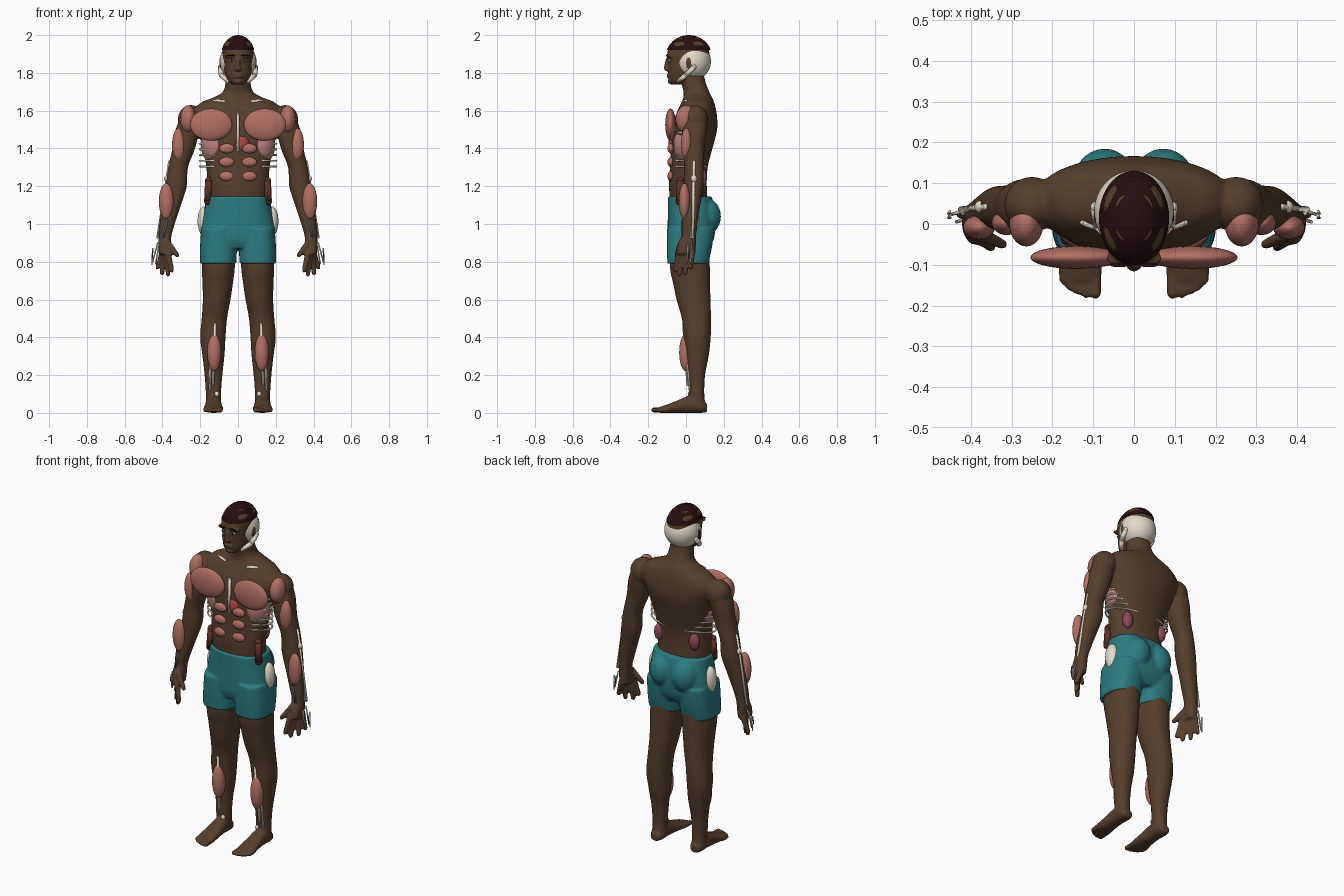
import bpy, bmesh, math
from mathutils import Vector, Matrix


def material(name, r, g, b):
    m = bpy.data.materials.new(name)
    m.diffuse_color = (r, g, b, 1)
    return m


SKIN = material("brown skin", 0.095, 0.05, 0.025)
HAIR = material("dark hair", 0.02, 0.004, 0.005)
TEAL = material("teal cloth", 0.025, 0.2, 0.22)
MUSCLE = material("muscle pink", 0.45, 0.16, 0.125)
BONE = material("bone white", 0.75, 0.7, 0.58)
KIDNEY = material("kidney purple", 0.27, 0.07, 0.1)
GUT = material("gut brown", 0.11, 0.03, 0.018)
LUNG = material("lung pink", 0.5, 0.22, 0.22)
HEART = material("heart red", 0.4, 0.06, 0.05)
VEIN = material("vein blue", 0.06, 0.14, 0.3)


def ball(bm, c, r, seg=32):
    bmesh.ops.create_uvsphere(bm, u_segments=seg, v_segments=seg // 2, radius=1,
                              matrix=Matrix.Translation(c) @ Matrix.Diagonal((*r, 1)))


def limb(bm, p, q, r0, r1, seg=12):
    """Round-ended tapered rod from p to q."""
    p, q = Vector(p), Vector(q)
    d = q - p
    mat = Matrix.Translation((p + q) / 2) @ d.to_track_quat('Z', 'Y').to_matrix().to_4x4()
    bmesh.ops.create_cone(bm, cap_ends=True, segments=seg, radius1=r0, radius2=r1,
                          depth=d.length, matrix=mat)
    ball(bm, p, (r0,) * 3, seg)
    ball(bm, q, (r1,) * 3, seg)


def loft(bm, rows, s=1, n=2.2, along_y=False, seg=40):
    """Skin through oval sections (cx, cy, height, rx, ry), smoothed between."""
    fine = []
    for i in range(len(rows) - 1):
        a, b, c, d = (rows[min(max(k, 0), len(rows) - 1)] for k in (i - 1, i, i + 1, i + 2))
        for t in (0, 0.25, 0.5, 0.75):
            fine.append([b[k] + 0.5 * t * (c[k] - a[k] + t * (2 * a[k] - 5 * b[k] + 4 * c[k] - d[k]
                         + t * (3 * (b[k] - c[k]) + d[k] - a[k]))) for k in range(5)])
    fine.append(rows[-1])
    rings = []
    for cx, cy, h, rx, ry in fine:
        ring = []
        for j in range(seg):
            a = 2 * math.pi * j / seg
            u, v = math.cos(a), math.sin(a)
            x = s * (cx + rx * math.copysign(abs(u) ** (2 / n), u))
            y = cy + ry * math.copysign(abs(v) ** (2 / n), v)
            ring.append(bm.verts.new((x, h, y) if along_y else (x, y, h)))
        rings.append(ring)
    faces = [bm.faces.new(rings[0]), bm.faces.new(rings[-1])]
    for r0, r1 in zip(rings, rings[1:]):
        for j in range(seg):
            k = (j + 1) % seg
            faces.append(bm.faces.new((r0[j], r0[k], r1[k], r1[j])))
    bmesh.ops.recalc_face_normals(bm, faces=faces)


def hoop(bm, c, rx, ry, r, seg=64, sides=8):
    """Oval ring of round wire."""
    g = []
    for i in range(seg):
        a = 2 * math.pi * i / seg
        g.append([bm.verts.new((c[0] + (rx + r * math.cos(b)) * math.cos(a),
                                c[1] + (ry + r * math.cos(b)) * math.sin(a),
                                c[2] + r * math.sin(b)))
                  for b in (2 * math.pi * j / sides for j in range(sides))])
    for i in range(seg):
        for j in range(sides):
            i2, j2 = (i + 1) % seg, (j + 1) % sides
            bm.faces.new((g[i][j], g[i2][j], g[i2][j2], g[i][j2]))


def make(name, bm, mat, voxel=0, smooth=4):
    me = bpy.data.meshes.new(name)
    bm.to_mesh(me)
    bm.free()
    ob = bpy.data.objects.new(name, me)
    bpy.context.collection.objects.link(ob)
    me.materials.append(mat)
    for p in me.polygons:
        p.use_smooth = True
    if voxel:
        rm = ob.modifiers.new("blend", 'REMESH')
        rm.mode, rm.voxel_size, rm.use_smooth_shade = 'VOXEL', voxel, True
        sm = ob.modifiers.new("soften", 'SMOOTH')
        sm.factor, sm.iterations = 0.5, smooth
    return ob


def balls(name, mat, items):
    """Mirrored pairs of ellipsoids."""
    bm = bmesh.new()
    for c, r in items:
        for s in (1, -1):
            ball(bm, (s * c[0], c[1], c[2]), r)
    return make(name, bm, mat)


def rods(name, mat, items):
    """Mirrored pairs of rods."""
    bm = bmesh.new()
    for p, q, r0, r1 in items:
        for s in (1, -1):
            limb(bm, (s * p[0], *p[1:]), (s * q[0], *q[1:]), r0, r1)
    return make(name, bm, mat)


# Body: torso, arms, hands, legs and feet blended together
bm = bmesh.new()
loft(bm, [(0, .02, 1.05, .15, .1), (0, .01, 1.2, .16, .1), (0, .015, 1.3, .168, .1),
          (0, .03, 1.4, .185, .11), (0, .045, 1.5, .215, .12), (0, .055, 1.58, .245, .108),
          (0, .062, 1.64, .2, .088), (0, .062, 1.67, .13, .076), (0, .055, 1.7, .08, .068),
          (0, .04, 1.75, .066, .064), (0, .03, 1.81, .06, .06)])
for s in (1, -1):
    ball(bm, (s * .25, .048, 1.555), (.068, .068, .075))
    loft(bm, [(.25, .05, 1.58, .05, .06), (.268, .045, 1.5, .062, .065), (.287, .04, 1.4, .06, .058),
              (.317, .042, 1.3, .052, .052), (.328, .04, 1.2, .057, .052), (.352, .03, 1.1, .05, .045),
              (.375, .02, 1.0, .04, .04), (.385, .016, .94, .033, .038), (.388, .005, .89, .034, .048),
              (.388, -.002, .84, .03, .05)], s)
    for p, q in (((.372, -.038, .85), (.35, -.056, .755)), ((.383, -.016, .85), (.37, -.034, .733)),
                 ((.392, .01, .85), (.402, -.005, .74)), ((.398, .034, .855), (.425, .025, .77)),
                 ((.375, -.025, .905), (.322, -.05, .835))):
        limb(bm, (s * p[0], *p[1:]), (s * q[0], *q[1:]), .017, .013)
    loft(bm, [(.095, .02, .95, .085, .1), (.103, .02, .78, .087, .106), (.108, .03, .68, .08, .097),
              (.113, .04, .6, .073, .09), (.125, .055, .5, .067, .077), (.133, .06, .4, .067, .071),
              (.13, .06, .3, .058, .06), (.13, .057, .2, .047, .044), (.13, .057, .1, .04, .04),
              (.13, .06, .03, .04, .045)], s)
    loft(bm, [(.13, .025, .112, .025, .022), (.13, .035, .08, .04, .035), (.13, .045, .02, .042, .045),
              (.13, .034, -.04, .046, .034), (.13, .022, -.1, .053, .022),
              (.128, .016, -.14, .048, .016)], s, along_y=True)
    for i, (x, y) in enumerate(((.094, -.17), (.117, -.171), (.137, -.164), (.155, -.154), (.172, -.138))):
        limb(bm, (s * x, -.1, .018), (s * x, y, .015), .014, .015 if i == 0 else .012)
make("body", bm, SKIN, .007)

# Head with nose, brow, lips and ears
bm = bmesh.new()
loft(bm, [(0, -.045, 1.738, .03, .03), (0, -.035, 1.76, .052, .054), (0, -.008, 1.8, .071, .086),
          (0, .01, 1.85, .078, .106), (0, .012, 1.9, .083, .112), (0, .015, 1.95, .075, .097),
          (0, .015, 1.985, .045, .06)])
ball(bm, (0, -.098, 1.822), (.02, .018, .014))
limb(bm, (0, -.098, 1.87), (0, -.104, 1.828), .01, .013)
for z in (1.791, 1.779):
    ball(bm, (0, -.088, z), (.028, .014, .007))
ball(bm, (0, -.078, 1.755), (.026, .018, .016))
for s in (1, -1):
    ball(bm, (s * .034, -.084, 1.888), (.034, .02, .01))
    ball(bm, (s * .088, .018, 1.855), (.011, .02, .034))
make("head", bm, SKIN, .004, 3)
balls("eyes", BONE, [((.033, -.087, 1.866), (.013, .011, .006))])
balls("pupils", HAIR, [((.033, -.0965, 1.866), (.005, .003, .005))])
balls("eyebrows", HAIR, [((.036, -.1, 1.893), (.024, .006, .004))])

# Cropped hair cap
bm = bmesh.new()
ball(bm, (0, .015, 1.886), (.091, .122, .114), 48)
cut = bmesh.ops.bisect_plane(bm, geom=bm.verts[:] + bm.edges[:] + bm.faces[:],
                             plane_co=(0, 0, 1.922), plane_no=(0, 0, -1), clear_outer=True)
bmesh.ops.holes_fill(bm, edges=[e for e in bm.edges if e.is_boundary])
make("hair", bm, HAIR)
bpy.context.view_layer.objects.active = bpy.data.objects["hair"]
bpy.data.objects["hair"].select_set(True)
bpy.ops.object.shade_smooth_by_angle()

# Shorts
bm = bmesh.new()
loft(bm, [(0, .02, 1.146, .168, .116), (0, .028, 1.08, .178, .124), (0, .03, 1.0, .192, .127),
          (0, .025, .92, .197, .122), (0, .02, .87, .195, .1)], n=2.5)
for s in (1, -1):
    loft(bm, [(.1, .025, .98, .095, .125), (.103, .018, .88, .098, .12), (.105, .01, .79, .097, .108)], s, 2.5)
    ball(bm, (s * .072, .1, 1.04), (.078, .085, .1))
make("shorts", bm, TEAL, .007)

# Skeleton parts
bm = bmesh.new()
ball(bm, (0, .032, 1.86), (.098, .1, .1), 48)
make("skull", bm, BONE)
rods("jaw", BONE, [((.094, .042, 1.83), (.088, .0, 1.788), .013, .014),
                   ((.088, .0, 1.788), (.055, -.04, 1.757), .014, .011)])
bm = bmesh.new()
for i in range(7):
    hoop(bm, (0, .02, 1.305 + i * .03), .203, .09, .005)
make("ribs", bm, BONE)
bm = bmesh.new()
limb(bm, (0, -.078, 1.58), (0, -.086, 1.39), .009, .008)
make("breastbone", bm, BONE)
rods("collarbones", BONE, [((.075, -.012, 1.648), (.125, .004, 1.652), .009, .008)])
balls("hip_bones", BONE, [((.18, .03, 1.015), (.034, .04, .078))])
rods("forearm_bones", BONE, [((.362, .042, 1.33), (.425, .036, .93), .008, .007),
                             ((.368, .03, 1.22), (.418, .028, .93), .007, .007)])
balls("elbow_knobs", BONE, [((.375, .042, 1.24), (.016, .016, .02))])
rods("hand_bones", BONE, [((.425, .03, .9), (.452, .022, .8), .004, .004),
                          ((.42, .01, .88), (.435, .005, .79), .004, .004),
                          ((.452, .03, .87), (.455, .025, .785), .004, .003)])
rods("shin_bones", BONE, [((.122, -.012, .47), (.133, .01, .15), .008, .008),
                          ((.142, -.006, .42), (.15, .02, .12), .006, .006)])
balls("ankle_bones", BONE, [((.112, .02, .1), (.012, .01, .014))])

# Muscles
balls("chest_muscles", MUSCLE, [((.142, -.082, 1.526), (.112, .028, .085))])
balls("shoulder_muscles", MUSCLE, [((.264, .002, 1.555), (.042, .057, .073))])
balls("upper_arm_muscles", MUSCLE, [((.313, .003, 1.422), (.036, .03, .086))])
balls("forearm_muscles", MUSCLE, [((.38, -.008, 1.12), (.039, .03, .096))])
balls("belly_muscles", MUSCLE, [((.06, -.08, z), (.04, .018, .026)) for z in (1.4, 1.328, 1.253)])
balls("shin_muscles", MUSCLE, [((.126, .0, .32), (.037, .036, .1))])

# Organs and veins
balls("lungs", LUNG, [((.115, .015, 1.42), (.082, .08, .11))])
balls("kidneys", KIDNEY, [((.115, .085, 1.243), (.03, .026, .05))])
bm = bmesh.new()
ball(bm, (.02, -.055, 1.425), (.045, .037, .05))
make("heart", bm, HEART)
rods("colon", GUT, [((.155, -.03, 1.23), (.16, -.035, 1.12), .02, .02)])
rods("arm_veins", VEIN, [((.375, -.02, 1.02), (.395, -.022, .93), .005, .005),
                         ((.45, .015, .86), (.455, .015, .82), .003, .003)])
